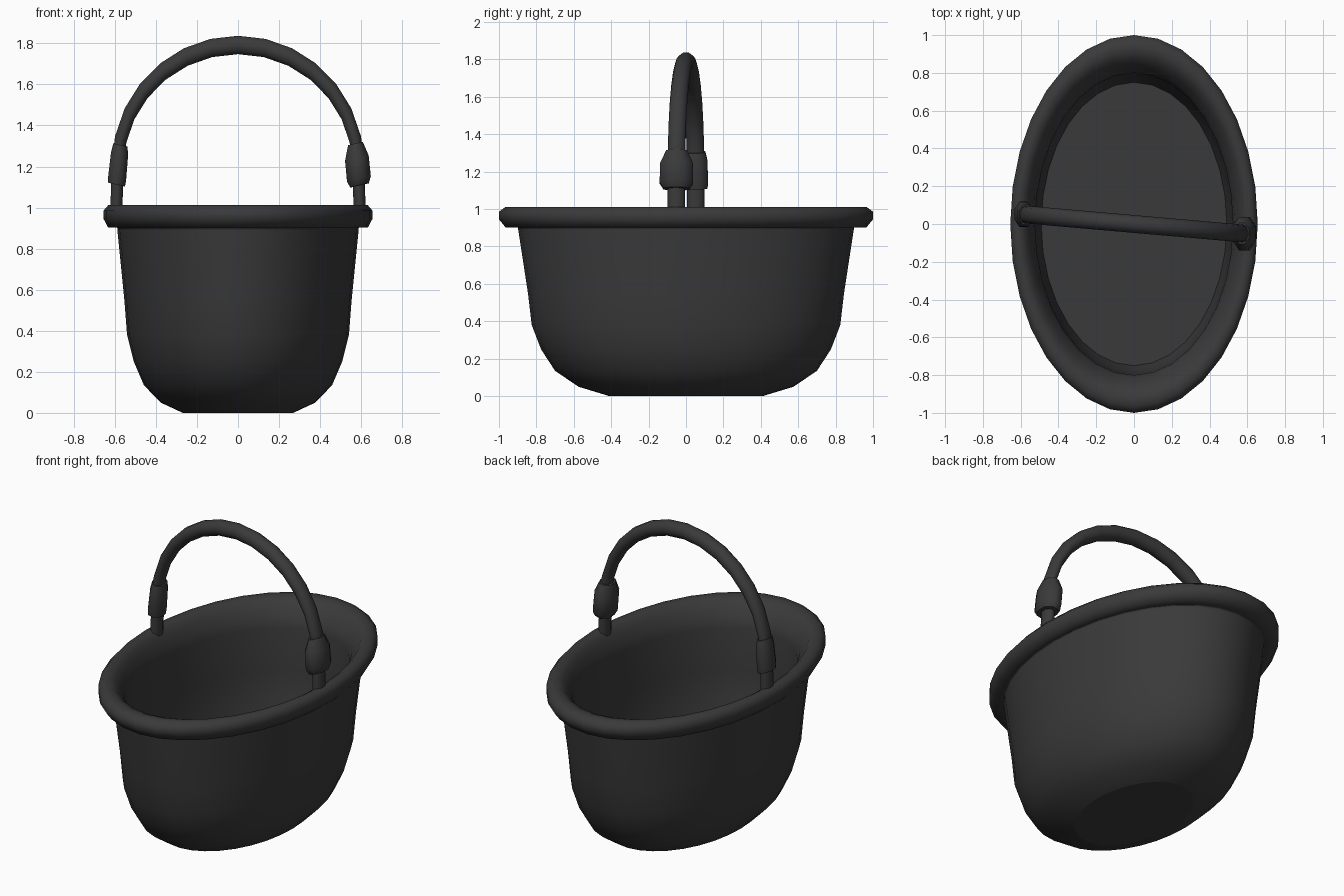
import bpy, bmesh
from math import sin, cos, pi
from mathutils import Vector

cube = bpy.data.objects.get("Cube")
if cube:
    bpy.data.objects.remove(cube, do_unlink=True)

SQUASH = 0.655   # the whole bucket is a round one narrowed across x
SIDES = 32

charcoal = bpy.data.materials.new("charcoal")
charcoal.use_nodes = True
colour = (0.042, 0.042, 0.042, 1)
charcoal.diffuse_color = colour
bsdf = charcoal.node_tree.nodes["Principled BSDF"]
bsdf.inputs["Base Color"].default_value = colour
bsdf.inputs["Roughness"].default_value = 0.7


def skin(name, rings):
    """Join rings of points with smooth quads and cap both ends flat."""
    bm = bmesh.new()
    loops = [[bm.verts.new((p[0] * SQUASH, p[1], p[2])) for p in r] for r in rings]
    for a, b in zip(loops, loops[1:]):
        n = len(a)
        for i in range(n):
            j = (i + 1) % n
            bm.faces.new((a[i], a[j], b[j], b[i])).smooth = True
    bm.faces.new(loops[0][::-1])
    bm.faces.new(loops[-1])
    bmesh.ops.recalc_face_normals(bm, faces=bm.faces)
    mesh = bpy.data.meshes.new(name)
    bm.to_mesh(mesh)
    bm.free()
    mesh.materials.append(charcoal)
    obj = bpy.data.objects.new(name, mesh)
    bpy.context.collection.objects.link(obj)


def lathe(name, profile):
    turns = [2 * pi * i / SIDES for i in range(SIDES)]
    skin(name, [[(r * cos(t), r * sin(t), z) for t in turns] for r, z in profile])


def tube(name, path, radii, sides):
    """Sweep a circle along a path lying close to the xz plane."""
    rings = []
    for i, p in enumerate(path):
        along = (path[min(i + 1, len(path) - 1)] - path[max(i - 1, 0)]).normalized()
        u = along.cross(Vector((0, 1, 0))).normalized()
        v = along.cross(u)
        rings.append([p + radii[i] * (u * cos(t) + v * sin(t))
                      for t in (2 * pi * (k + 0.5) / sides for k in range(sides))])
    skin(name, rings)


# Bucket: up the outside, around the rim, down the steep lining to the floor
outside = [(0.41, 0), (0.575, 0.05), (0.70, 0.135), (0.775, 0.25), (0.825, 0.38),
           (0.845, 0.55), (0.897, 0.89), (0.898, 0.902)]
rim = [(0.905, 0.902), (0.965, 0.902), (1.0, 0.945), (1.0, 0.985), (0.965, 1.012),
       (0.92, 1.012), (0.88, 0.995), (0.85, 0.96)]
lining = [(0.815, 0.915), (0.80, 0.86), (0.795, 0.6), (0.78, 0.45), (0.75, 0.34)]
lathe("bucket", outside + rim + lining)

# Arched handle, turned slightly about the vertical
REACH, SPRING, RISE, SKEW = 0.895, 1.2, 0.592, -0.057


def handle_point(x, z):
    return Vector((x, SKEW * x, z))


STEPS = 14
arch = [handle_point(-REACH * cos(pi * i / STEPS), SPRING + RISE * sin(pi * i / STEPS))
        for i in range(STEPS + 1)]
path = [handle_point(-0.905, 0.98)] + arch + [handle_point(0.905, 0.98)]
tube("handle", path, [0.047] * len(path), 10)


# Sleeves where the handle meets its feet
def sleeve(name, side, stations):
    pts = [handle_point(side * (0.905 - 0.15 * (z - 1.1)), z) for z, r in stations]
    tube(name, pts, [r for z, r in stations], 8)


sleeve("right_sleeve", -1, [(1.112, 0.068), (1.14, 0.073), (1.26, 0.069), (1.305, 0.058)])
sleeve("left_sleeve", 1, [(1.108, 0.075), (1.14, 0.097), (1.24, 0.096), (1.312, 0.06)])
